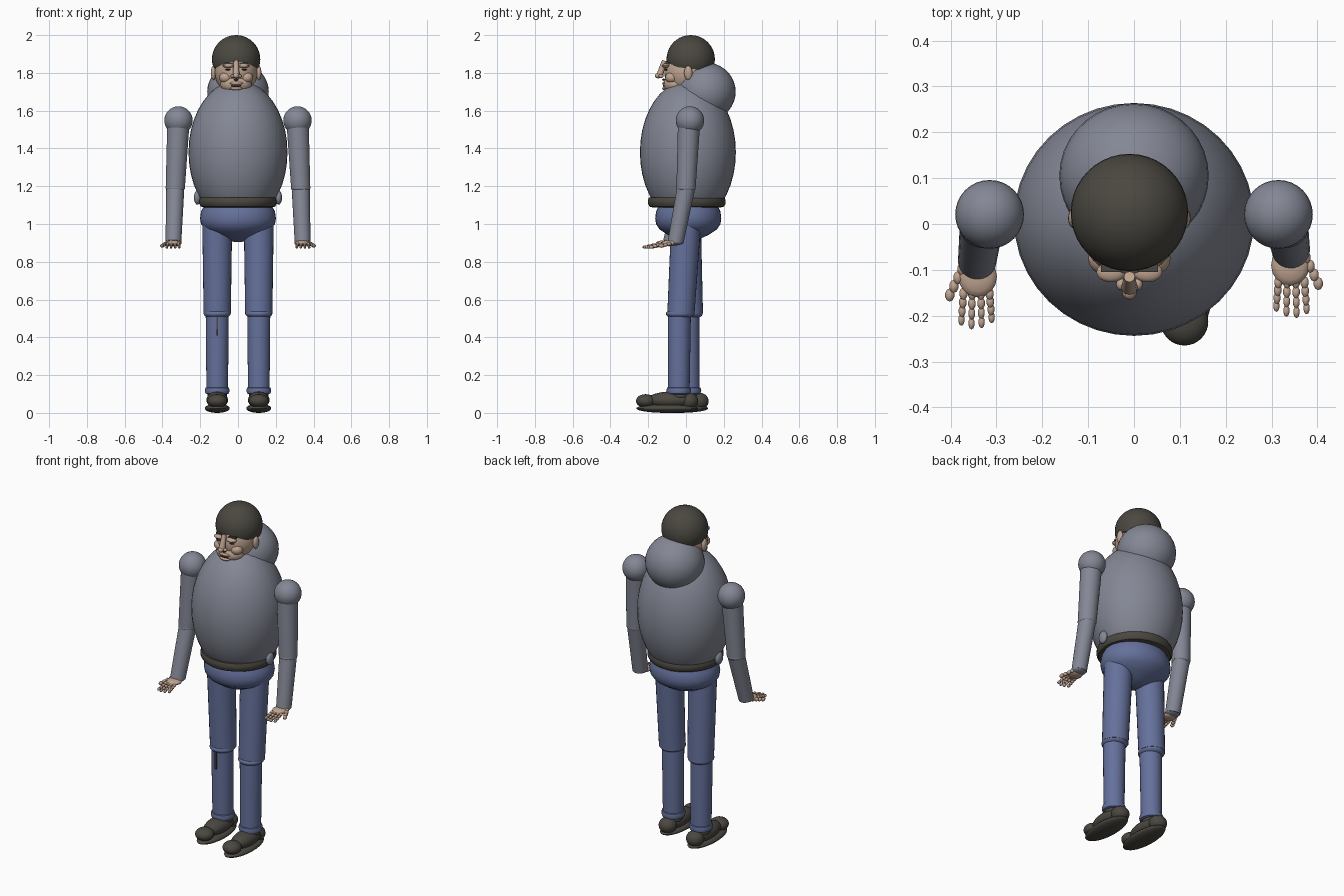
import bpy, bmesh, math
from mathutils import Vector, Matrix

if "Cube" in bpy.data.objects:
    bpy.data.objects.remove(bpy.data.objects["Cube"])


def material(name, rgb):
    m = bpy.data.materials.new(name)
    m.use_nodes = True
    m.diffuse_color = (*rgb, 1)
    m.node_tree.nodes["Principled BSDF"].inputs["Base Color"].default_value = (*rgb, 1)
    return m


GREY = material("jacket grey", (0.23, 0.245, 0.3))
BLUE = material("denim blue", (0.13, 0.165, 0.33))
DARK = material("dark brown", (0.07, 0.064, 0.052))
SKIN = material("skin", (0.52, 0.37, 0.28))
BLACK = material("mouth dark", (0.04, 0.025, 0.025))


def finish(name, bm, mat):
    bmesh.ops.recalc_face_normals(bm, faces=bm.faces)
    mesh = bpy.data.meshes.new(name)
    bm.to_mesh(mesh)
    bm.free()
    mesh.materials.append(mat)
    ob = bpy.data.objects.new(name, mesh)
    bpy.context.collection.objects.link(ob)
    bpy.ops.object.select_all(action="DESELECT")
    ob.select_set(True)
    bpy.context.view_layer.objects.active = ob
    bpy.ops.object.shade_smooth_by_angle(angle=math.radians(40))
    return ob


def add_ball(bm, centre, size, seg=16):
    m = Matrix.Translation(centre) @ Matrix.Diagonal((*size, 1))
    bmesh.ops.create_uvsphere(bm, u_segments=seg, v_segments=seg // 2, radius=1, matrix=m)


def ball(name, mat, centre, size, seg=32, cut=None):
    """Ellipsoid; cut is an optional (point, normal) whose lower side is removed."""
    bm = bmesh.new()
    add_ball(bm, centre, size, seg)
    if cut:
        geom = bm.verts[:] + bm.edges[:] + bm.faces[:]
        res = bmesh.ops.bisect_plane(bm, geom=geom, plane_co=cut[0], plane_no=cut[1], clear_inner=True)
        rim = [e for e in res["geom_cut"] if isinstance(e, bmesh.types.BMEdge)]
        bmesh.ops.edgeloop_fill(bm, edges=rim)
    return finish(name, bm, mat)


def tube(name, mat, a, b, r1, r2, seg=28):
    a, b = Vector(a), Vector(b)
    bm = bmesh.new()
    m = Matrix.Translation((a + b) / 2) @ (b - a).to_track_quat("Z", "Y").to_matrix().to_4x4()
    bmesh.ops.create_cone(bm, cap_ends=True, segments=seg, radius1=r1, radius2=r2,
                          depth=(b - a).length, matrix=m)
    return finish(name, bm, mat)


def lathe(name, mat, centre, profile, yscale=1, seg=36):
    """Revolve (radius, height) points about a vertical axis."""
    bm = bmesh.new()
    rings = []
    for r, z in profile:
        angles = [2 * math.pi * i / seg for i in range(seg)]
        rings.append([bm.verts.new((centre[0] + r * math.cos(t),
                                    centre[1] + r * math.sin(t) * yscale, z)) for t in angles])
    for lo, hi in zip(rings, rings[1:]):
        for i in range(seg):
            j = (i + 1) % seg
            bm.faces.new((lo[i], lo[j], hi[j], hi[i]))
    bm.faces.new(rings[0])
    bm.faces.new(rings[-1])
    return finish(name, bm, mat)


def box(name, mat, centre, size):
    bm = bmesh.new()
    bmesh.ops.create_cube(bm, size=1, matrix=Matrix.Translation(centre) @ Matrix.Diagonal((*size, 1)))
    return finish(name, bm, mat)


# Jacket, hood, belt and hips
ball("jacket", GREY, (0, 0.01, 1.38), (0.262, 0.254, 0.38), 40, ((0, 0, 1.1), (0, 0, 1)))
ball("hood", GREY, (0, 0.105, 1.7), (0.163, 0.158, 0.155), 36)
lathe("belt", DARK, (0, 0.004), [(0.18, 1.088), (0.196, 1.092), (0.206, 1.108), (0.206, 1.125),
                                 (0.2, 1.14), (0.18, 1.143)])
lathe("hips", BLUE, (0, 0.012), [(0.02, 0.905), (0.07, 0.92), (0.125, 0.943), (0.175, 0.972),
                                 (0.196, 1.0), (0.201, 1.03), (0.196, 1.065), (0.178, 1.1)], 0.87)

# Head
CX = -0.01
ball("head", SKIN, (CX, 0.01, 1.805), (0.113, 0.125, 0.125))
ball("jaw", SKIN, (CX, -0.055, 1.74), (0.083, 0.065, 0.054))
ball("hair", DARK, (CX, 0.025, 1.872), (0.128, 0.128, 0.128), 40, ((0, 0, 1.825), (0, 0.12, 1)))
tube("nose_bridge", SKIN, (CX, -0.115, 1.865), (CX, -0.138, 1.79), 0.012, 0.018, 12)
ball("nose_tip", SKIN, (CX, -0.148, 1.785), (0.016, 0.017, 0.014), 16)
ball("upper_lip", SKIN, (CX, -0.112, 1.745), (0.036, 0.014, 0.009), 16)
ball("lower_lip", SKIN, (CX, -0.11, 1.718), (0.033, 0.016, 0.01), 16)
ball("mouth", BLACK, (CX, -0.112, 1.732), (0.03, 0.01, 0.008), 16)
ball("chin", SKIN, (CX, -0.095, 1.702), (0.03, 0.02, 0.014), 16)
ball("lip_shadow", BLACK, (CX, -0.118, 1.764), (0.012, 0.008, 0.006), 12)

for side, s in (("left", 1), ("right", -1)):
    ball(side + "_ear", SKIN, (CX + s * 0.12, 0.012, 1.8), (0.014, 0.022, 0.038), 16)
    ball(side + "_nostril", SKIN, (CX + s * 0.017, -0.132, 1.783), (0.012, 0.013, 0.01), 12)
    ball(side + "_cheek", SKIN, (CX + s * 0.055, -0.075, 1.775), (0.035, 0.035, 0.03), 16)
    ball(side + "_brow", SKIN, (CX + s * 0.04, -0.105, 1.838), (0.032, 0.022, 0.012), 16)
    ball(side + "_eye", BLACK, (CX + s * 0.042, -0.104, 1.817), (0.016, 0.008, 0.004), 12)
    box(side + "_eyebrow", DARK, (CX + s * 0.04, -0.095, 1.851), (0.045, 0.02, 0.01))

    # Arm: shoulder, sleeves and pocket bulge
    wy = -0.055 if s > 0 else -0.08
    elbow = (s * 0.332, 0.0, 1.19)
    wrist = (s * 0.342, wy, 0.905)
    ball(side + "_shoulder", GREY, (s * 0.315, 0.021, 1.548), (0.075, 0.075, 0.075))
    tube(side + "_upper_sleeve", GREY, (s * 0.316, 0.016, 1.53), elbow, 0.059, 0.051)
    ball(side + "_elbow", GREY, elbow, (0.051, 0.052, 0.022))
    tube(side + "_lower_sleeve", GREY, elbow, wrist, 0.048, 0.042)
    ball(side + "_cuff", GREY, wrist, (0.042, 0.042, 0.018))
    ball(side + "_pocket", GREY, (s * 0.215, -0.005, 1.14), (0.018, 0.03, 0.038), 16)

    # Hand: palm, four beaded fingers and a thumb
    bm = bmesh.new()
    add_ball(bm, (s * 0.341, wy - 0.035, 0.898), (0.042, 0.045, 0.016))
    for i in range(4):
        reach = (0.021, 0.024, 0.023, 0.019)[i]
        for j in range(4):
            x = s * (0.372 - 0.019 * i + 0.002 * j * (1.5 - i) * 0.5)
            pos = (x, wy - 0.072 - reach * j * 0.9, 0.893 - 0.005 * j)
            add_ball(bm, pos, (0.0098 - 0.0008 * j, 0.014, 0.009), 10)
    for j in range(4):
        add_ball(bm, (s * (0.375 + 0.009 * j), wy - 0.018 - 0.019 * j, 0.9 - 0.005 * j),
                 (0.011, 0.015, 0.011), 10)
    finish(side + "_hand", bm, SKIN)

    # Leg: the left one stands slightly forward
    ky = -0.035 if s > 0 else 0.01
    ay = -0.038 if s > 0 else 0.015
    x = s * 0.11
    tube(side + "_thigh", BLUE, (x, 0.0, 1.0), (x, ky + 0.008, 0.525), 0.079, 0.072)
    ball(side + "_knee", BLUE, (x, ky + 0.004, 0.525), (0.071, 0.075, 0.03))
    tube(side + "_shin", BLUE, (x, ky, 0.53), (x, ay, 0.11), 0.061, 0.057)
    lathe(side + "_hem", BLUE, (x, ay), [(0.05, 0.098), (0.062, 0.103), (0.066, 0.118),
                                         (0.062, 0.133), (0.05, 0.138)])

    # Shoe
    fy = -0.1 if s > 0 else -0.045
    ball(side + "_sole", DARK, (x, fy, 0.024), (0.066, 0.163, 0.024))
    ball(side + "_shoe_upper", DARK, (x, fy + 0.02, 0.068), (0.057, 0.125, 0.045))
    ball(side + "_toe", DARK, (x, fy - 0.113, 0.063), (0.052, 0.052, 0.036))
    ball(side + "_heel", DARK, (x, fy + 0.115, 0.062), (0.05, 0.05, 0.045))
    ball(side + "_ankle", DARK, (x, ay, 0.09), (0.052, 0.055, 0.035))

# Dark rip on the right trouser knee
box("knee_rip", DARK, (-0.11, -0.052, 0.465), (0.01, 0.009, 0.11))
